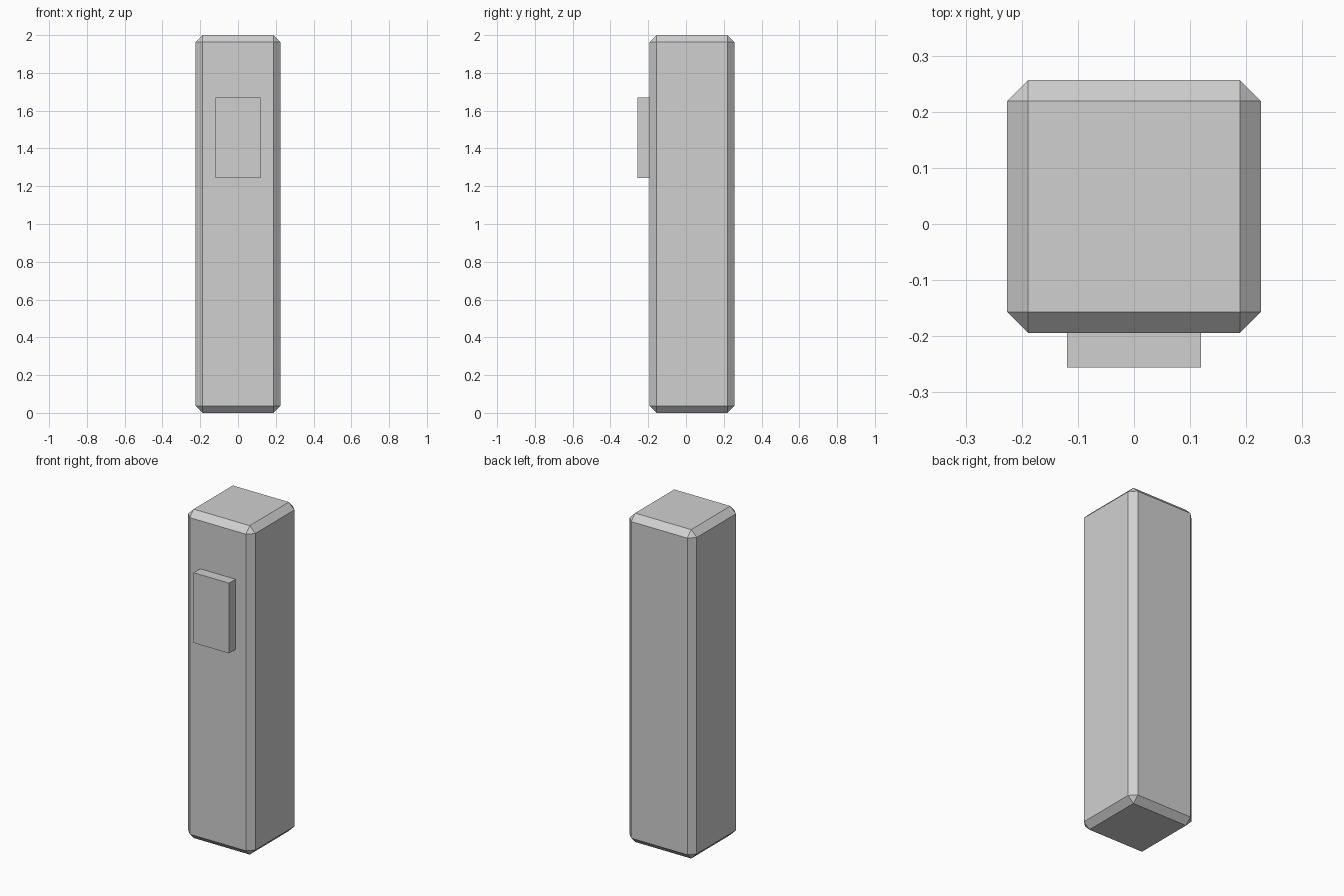
import bpy

cube = bpy.data.objects.get("Cube")
if cube:
    bpy.data.objects.remove(cube, do_unlink=True)

# Single light grey material
grey = bpy.data.materials.new("light_grey")
grey.use_nodes = True
COLOUR = (0.63, 0.63, 0.63, 1)
grey.diffuse_color = COLOUR
grey.node_tree.nodes["Principled BSDF"].inputs["Base Color"].default_value = COLOUR


def box(name, low, high):
    """Flat-shaded box between two opposite corners."""
    centre = [(a + b) / 2 for a, b in zip(low, high)]
    bpy.ops.mesh.primitive_cube_add(size=1, location=centre)
    obj = bpy.context.object
    obj.name = name
    obj.scale = [b - a for a, b in zip(low, high)]
    bpy.ops.object.transform_apply(location=False, rotation=False, scale=True)
    obj.data.materials.append(grey)
    return obj


# Tall pillar with chamfered edges
pillar = box("pillar_body", (-0.226, -0.194, 0), (0.226, 0.257, 2))
chamfer = pillar.modifiers.new("chamfer", "BEVEL")
chamfer.width = 0.0375
chamfer.segments = 1
chamfer.limit_method = "NONE"

# Raised plate on the upper front
box("front_panel", (-0.119, -0.256, 1.243), (0.119, -0.19, 1.67))
